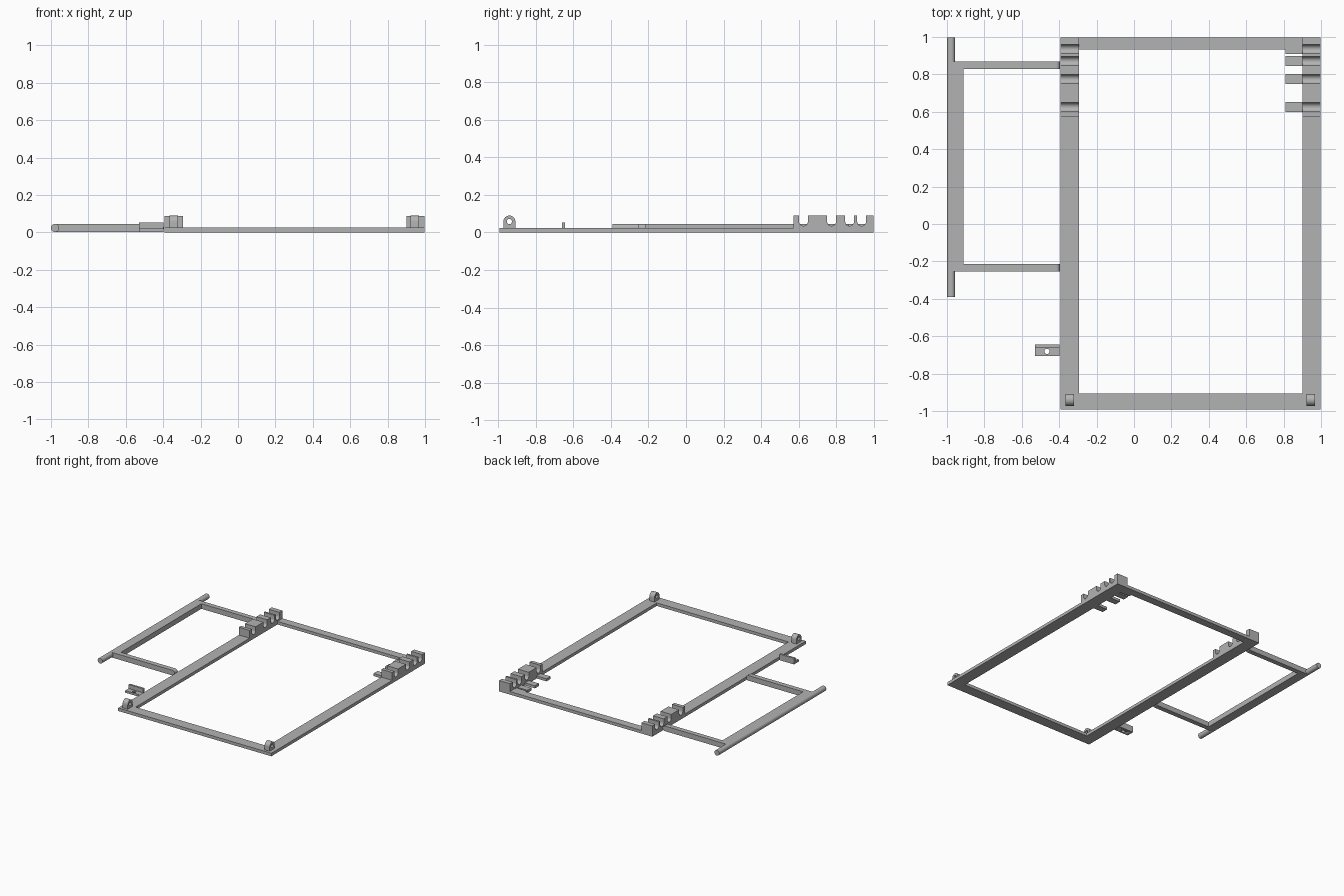
import bpy, bmesh, math

if "Cube" in bpy.data.objects:
    bpy.data.objects.remove(bpy.data.objects["Cube"])

grey = bpy.data.materials.new("plain grey")
grey.diffuse_color = (0.45, 0.45, 0.45, 1)
grey.use_nodes = True
grey.node_tree.nodes["Principled BSDF"].inputs["Base Color"].default_value = grey.diffuse_color


def finish(name, bm, smooth=True):
    bmesh.ops.recalc_face_normals(bm, faces=bm.faces)
    me = bpy.data.meshes.new(name)
    bm.to_mesh(me)
    bm.free()
    ob = bpy.data.objects.new(name, me)
    bpy.context.collection.objects.link(ob)
    me.materials.append(grey)
    if smooth:
        bpy.ops.object.select_all(action='DESELECT')
        ob.select_set(True)
        bpy.context.view_layer.objects.active = ob
        bpy.ops.object.shade_smooth_by_angle(angle=math.radians(30))
    return ob


def prism(name, pts, lo, hi, axis):
    """Extrude a 2D outline along x (points are y,z), y (x,z) or z (x,y)."""
    place = {'x': lambda a, b, t: (t, a, b),
             'y': lambda a, b, t: (a, t, b),
             'z': lambda a, b, t: (a, b, t)}[axis]
    bm = bmesh.new()
    ends = [[bm.verts.new(place(a, b, t)) for a, b in pts] for t in (lo, hi)]
    for ring in ends:
        bm.faces.new(ring)
    n = len(pts)
    for i in range(n):
        j = (i + 1) % n
        bm.faces.new((ends[0][i], ends[0][j], ends[1][j], ends[1][i]))
    return finish(name, bm)


def arc(cx, cy, r, start, end, n):
    return [(cx + r * math.cos(math.radians(start + (end - start) * i / n)),
             cy + r * math.sin(math.radians(start + (end - start) * i / n)))
            for i in range(n + 1)]


def box(name, x0, x1, y0, y1, z0, z1):
    return prism(name, [(x0, y0), (x1, y0), (x1, y1), (x0, y1)], z0, z1, 'z')


def drill(ob, cx, cy, r, lo, hi, axis):
    """Cut a round hole through a part."""
    cutter = prism("hole_cutter", arc(cx, cy, r, 0, 360, 24)[:-1], lo, hi, axis)
    cutter.hide_render = True
    cutter.hide_set(True)
    mod = ob.modifiers.new("hole", 'BOOLEAN')
    mod.object = cutter
    mod.solver = 'EXACT'
    bpy.context.view_layer.objects.active = ob
    bpy.ops.object.modifier_apply(modifier=mod.name)
    bpy.data.objects.remove(cutter)


# Flat rectangular frame
bm = bmesh.new()
outer = [(-0.392, -0.993), (0.998, -0.993), (0.998, 0.997), (-0.392, 0.997)]
inner = [(-0.295, -0.906), (0.9, -0.906), (0.9, 0.932), (-0.295, 0.932)]
rings = [[bm.verts.new((x, y, z)) for x, y in loop]
         for loop, z in ((outer, 0), (outer, 0.025), (inner, 0.025), (inner, 0))]
for k in range(4):
    a, b = rings[k], rings[(k + 1) % 4]
    for i in range(4):
        j = (i + 1) % 4
        bm.faces.new((a[i], a[j], b[j], b[i]))
finish("frame", bm, False)

# Notched rests on the two back corners: U slots cut down from the top
slots = [0.625, 0.775, 0.871, 0.935]
profile = [(0.572, 0.025), (0.572, 0.089)]
for c in slots:
    profile += [(c - 0.024, 0.089)] + arc(c, 0.059, 0.024, 180, 360, 12) + [(c + 0.024, 0.089)]
profile += [(0.997, 0.089), (0.997, 0.025)]
for side, x0, x1 in (("left", -0.392, -0.295), ("right", 0.9, 0.998)):
    prism(side + "_notched_rest", profile, x0, x1, 'x')

# Small tabs on the inside of the right rail
for i, c in enumerate(slots):
    box("tab_%d" % (i + 1), 0.81, 0.9, c - 0.026, c + 0.026, 0.0, 0.021)

# Eyelets on the front corners
for side, x in (("left", -0.343), ("right", 0.945)):
    eye = prism(side + "_eyelet",
                [(-0.972, 0.025)] + arc(-0.94, 0.058, 0.032, 180, 0, 16)[::1] + [(-0.908, 0.025)],
                x - 0.023, x + 0.023, 'x')
    drill(eye, -0.94, 0.058, 0.014, x - 0.1, x + 0.1, 'x')

# Swing arm: round bar, flat rail and two arms with rounded tips
prism("handle_rod", arc(-0.978, 0.024, 0.022, 0, 360, 32)[:-1], -0.39, 0.997, 'y')
box("handle_rail", -0.978, -0.912, -0.255, 0.868, 0.003, 0.045)
for name, y0 in (("front_arm", -0.255), ("back_arm", 0.828)):
    tip = arc(-0.417, 0.024, 0.021, -90, 90, 12)
    prism(name, [(-0.93, 0.003)] + tip + [(-0.93, 0.045)], y0, y0 + 0.04, 'y')

# Loose angle clip with a screw hole
plate = box("clip_plate", -0.53, -0.398, -0.705, -0.643, 0.003, 0.02)
drill(plate, -0.465, -0.681, 0.014, -0.1, 0.1, 'z')
box("clip_upright", -0.53, -0.398, -0.66, -0.643, 0.02, 0.053)
